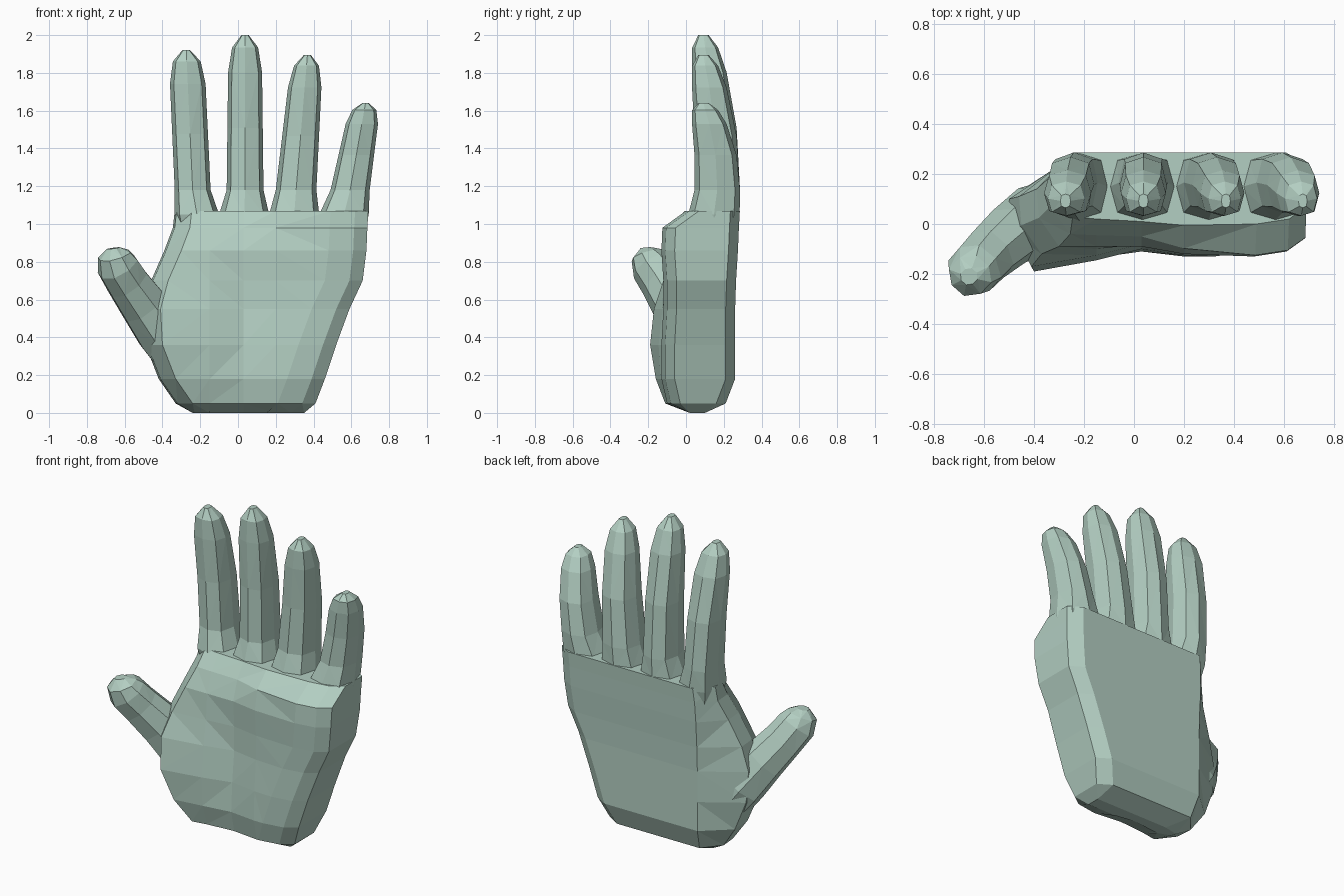
import bpy, bmesh, math
from mathutils import Vector

if "Cube" in bpy.data.objects:
    bpy.data.objects.remove(bpy.data.objects["Cube"])

skin = bpy.data.materials.new("sage green")
skin.diffuse_color = (0.45, 0.62, 0.54, 1)
skin.use_nodes = True
skin.node_tree.nodes["Principled BSDF"].inputs["Base Color"].default_value = skin.diffuse_color


def loft(name, rings):
    """Skin a closed, capped, triangulated tube over rings of equal length."""
    bm = bmesh.new()
    rows = [[bm.verts.new(p) for p in ring] for ring in rings]
    n = len(rows[0])
    for a, b in zip(rows, rows[1:]):
        for i in range(n):
            j = (i + 1) % n
            bm.faces.new((a[i], a[j], b[j], b[i]))
    bm.faces.new(rows[0])
    bm.faces.new(rows[-1])
    bmesh.ops.triangulate(bm, faces=bm.faces[:])
    bmesh.ops.recalc_face_normals(bm, faces=bm.faces[:])
    me = bpy.data.meshes.new(name)
    bm.to_mesh(me)
    bm.free()
    me.materials.append(skin)
    ob = bpy.data.objects.new(name, me)
    bpy.context.collection.objects.link(ob)
    return ob


def octagon(c, u, v, boxy=0.78):
    """Slightly squared eight-sided ring around c with half axes u and v."""
    pts = []
    for i in range(8):
        a = i * math.pi / 4
        k = boxy / math.cos(math.pi / 4) if i % 2 else 1
        pts.append(Vector(c) + k * (math.cos(a) * u + math.sin(a) * v))
    return pts


# palm: z, left x, right x, back y, left edge y, front y at thumb / middle / little finger
palm_rows = [
    (0.00, -0.24, 0.35, 0.10, 0.08, 0.02, 0.04, 0.02),
    (0.05, -0.33, 0.41, 0.21, 0.10, -0.11, -0.08, -0.10),
    (0.18, -0.42, 0.46, 0.26, 0.12, -0.16, -0.11, -0.13),
    (0.36, -0.49, 0.52, 0.26, 0.11, -0.19, -0.10, -0.13),
    (0.55, -0.50, 0.59, 0.26, 0.10, -0.17, -0.08, -0.12),
    (0.70, -0.46, 0.66, 0.265, 0.11, -0.12, -0.08, -0.12),
    (0.86, -0.39, 0.68, 0.275, 0.14, -0.09, -0.09, -0.13),
    (0.98, -0.345, 0.685, 0.28, 0.18, -0.04, -0.05, -0.125),
    (1.07, -0.335, 0.69, 0.285, 0.19, 0.03, 0.01, 0.0),
]
rings = []
for z, xl, xr, yb, yl, ft, fm, fl in palm_rows:
    s = min(1, z / 0.05)
    bl = max(xl + 0.09, -0.26)
    rings.append([(x, y, z) for x, y in (
        (xr, yb - 0.05 * s), (xr - 0.08, yb), (0.16, yb), (bl, yb),
        (xl, yl), (xl + 0.01, (yl + ft) / 2), (xl + 0.09, ft),
        (-0.15, (ft + fm) / 2), (0.03, fm), (0.2, (fm + fl) / 2 - 0.01 * s),
        (xr - 0.2, fl), (xr - 0.07, fl + 0.02 * s), (xr, fl + 0.07 * s))])
palm = loft("hand", rings)

# fingers: base left/right, knuckle left/right, tip left/right, tip z
fingers = {
    "index_finger": (-0.335, -0.10, -0.335, -0.145, -0.368, -0.18, 1.92),
    "middle_finger": (-0.10, 0.165, -0.06, 0.135, -0.05, 0.125, 2.0),
    "ring_finger": (0.165, 0.43, 0.20, 0.415, 0.285, 0.45, 1.895),
    "little_finger": (0.43, 0.692, 0.49, 0.697, 0.595, 0.755, 1.64),
}
# share of finger length, front y, back y, width factor
finger_rows = [(0, 0.045, 0.286, 1), (0.4, 0.045, 0.268, 1), (0.76, 0.032, 0.215, 1),
               (0.92, 0.033, 0.17, 0.78), (1, 0.065, 0.12, 0.22)]
parts = []
for name, (b0, b1, k0, k1, t0, t1, zt) in fingers.items():
    sections = [(0.92, b0 + 0.03, b1 - 0.03, 0.05, 0.25),
                (1.05, b0, b1, 0.012, 0.284)]
    for t, yf, yb, w in finger_rows:
        l, r = k0 + (t0 - k0) * t, k1 + (t1 - k1) * t
        c, h = (l + r) / 2, (r - l) / 2 * w
        sections.append((1.18 + (zt - 1.18) * t, c - h, c + h, yf, yb))
    parts.append(loft(name, [
        octagon(((l + r) / 2, (yf + yb) / 2, z),
                Vector(((r - l) / 2, 0, 0)), Vector((0, (yb - yf) / 2, 0)))
        for z, l, r, yf, yb in sections]))

# thumb: octagonal rings square to a bent path (x, y, z, radius)
path = [(-0.27, 0.07, 0.24, 0.13), (-0.40, 0.02, 0.43, 0.145), (-0.50, -0.05, 0.57, 0.13),
        (-0.585, -0.125, 0.69, 0.117), (-0.637, -0.18, 0.775, 0.113),
        (-0.655, -0.207, 0.835, 0.088), (-0.66, -0.21, 0.872, 0.035)]
rings = []
for i, (x, y, z, r) in enumerate(path):
    a, b = path[max(i - 1, 0)], path[min(i + 1, len(path) - 1)]
    d = (Vector(b[:3]) - Vector(a[:3])).normalized()
    u = d.cross(Vector((0.45, -0.9, 0))).normalized()
    rings.append(octagon((x, y, z), u * r, d.cross(u) * r * 0.95, 0.74))
parts.append(loft("thumb", rings))

# weld fingers and thumb into one hand
for p in parts:
    m = palm.modifiers.new(p.name, "BOOLEAN")
    m.operation, m.solver, m.object = "UNION", "EXACT", p
bpy.context.view_layer.update()
dg = bpy.context.evaluated_depsgraph_get()
mesh = bpy.data.meshes.new_from_object(palm.evaluated_get(dg))
palm.modifiers.clear()
palm.data = mesh
for p in parts:
    bpy.data.objects.remove(p)
